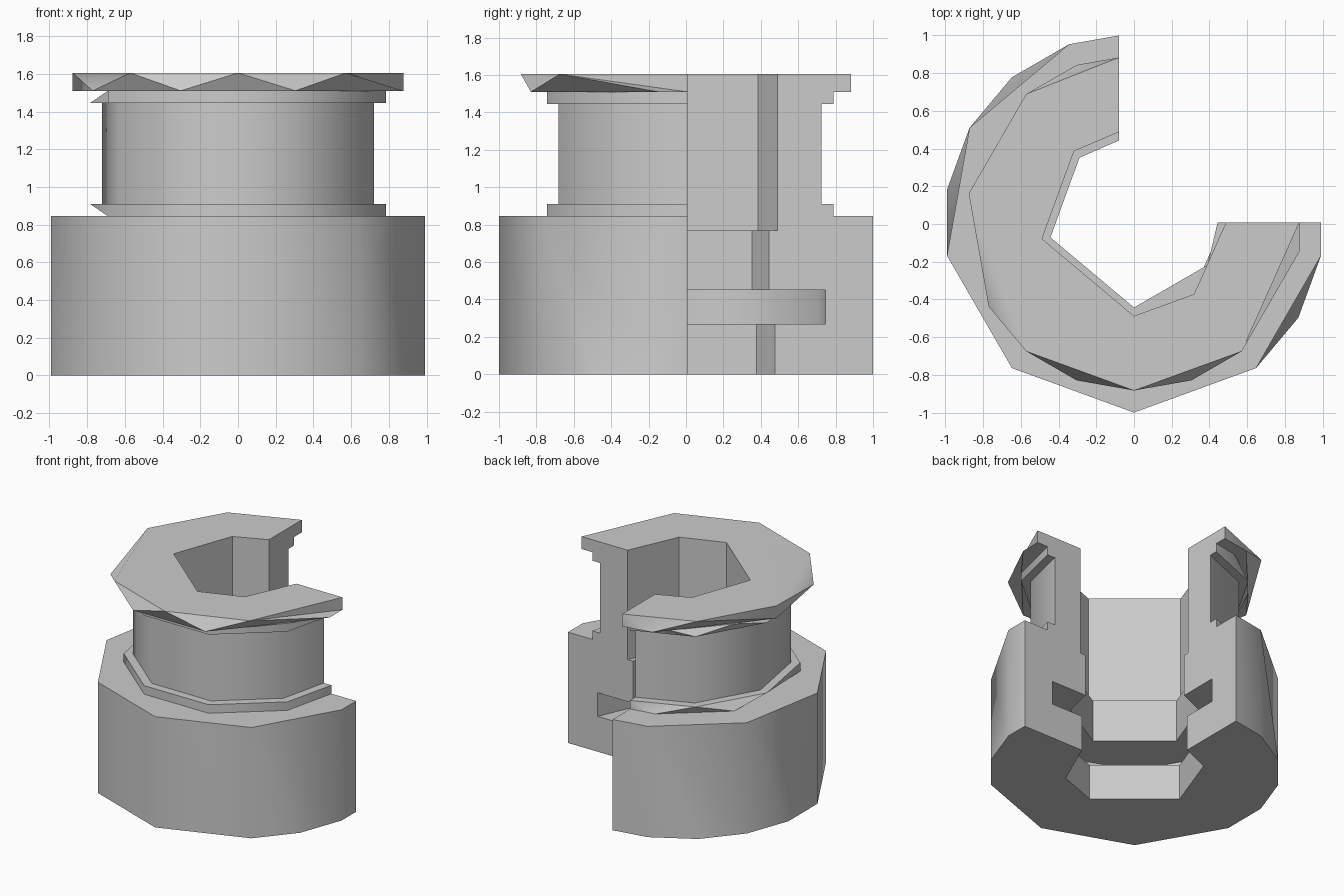
import bpy, bmesh
from math import radians, cos, sin, tan

if "Cube" in bpy.data.objects:
    bpy.data.objects.remove(bpy.data.objects["Cube"])

AXIS_Y = 0.007      # revolve axis
CUT_X = -0.08       # plane of the left cut face

# Profile rings, going up the outside and down the bore:
# radius, height, angles of the kept vertices on an 18-sided circle
BASE_LOW = (110, 130, 150, 170, 190, 230, 270, 310, 330, 350)
BASE_TOP = (110, 150, 190, 230, 270, 310, 350)
COLLAR_WIDE = (130, 170, 210, 250, 290, 330)
COLLAR_SLIM = (110, 150, 210, 250, 290, 330)
NECK = (130, 170, 210, 250, 290, 330)
BORE = (130, 190, 270, 310)
LOW_BORE = (130, 190, 270, 330)
GROOVE = (110, 150, 190, 230, 270, 310)
RINGS = [
    (1.007, 0.00, BASE_LOW), (1.007, 0.845, BASE_TOP),
    (0.797, 0.845, COLLAR_SLIM), (0.797, 0.91, COLLAR_WIDE),
    (0.732, 0.91, NECK), (0.732, 1.445, NECK),
    (0.797, 1.445, COLLAR_WIDE), (0.797, 1.51, COLLAR_SLIM),
    (0.89, 1.51, (110, 170, 210, 250, 290, 350)),
    (0.89, 1.605, (130, 170, 230, 270, 310)),
    (0.495, 1.605, BORE), (0.495, 0.77, BORE),
    (0.45, 0.77, LOW_BORE), (0.45, 0.45, LOW_BORE),
    (0.752, 0.45, GROOVE), (0.752, 0.27, GROOVE),
    (0.483, 0.27, BORE), (0.483, 0.00, BORE),
]


def make_ring(bm, r, z, angles):
    """Open arc from the left cut face round to the right cut face."""
    pts = [(95, CUT_X, r + CUT_X * tan(radians(10)))]
    pts += [(a, r * cos(radians(a)), r * sin(radians(a))) for a in angles]
    pts.append((360, r * cos(radians(10)), 0))
    return [(a, bm.verts.new((x, y + AXIS_Y, z))) for a, x, y in pts]


def bridge(bm, p, q):
    """Triangulate between two arcs, stepping by angle."""
    i = j = 0
    while i < len(p) - 1 or j < len(q) - 1:
        step_p = j == len(q) - 1 or (
            i < len(p) - 1 and p[i + 1][0] <= q[j + 1][0])
        if step_p:
            bm.faces.new((p[i][1], p[i + 1][1], q[j][1]))
            i += 1
        else:
            bm.faces.new((p[i][1], q[j + 1][1], q[j][1]))
            j += 1


bm = bmesh.new()
rings = [make_ring(bm, *r) for r in RINGS]
# Revolved skin
for k, ring in enumerate(rings):
    bridge(bm, ring, rings[(k + 1) % len(rings)])
# Two flat section faces
bm.faces.new([r[0][1] for r in rings])
bm.faces.new([r[-1][1] for r in reversed(rings)])
bmesh.ops.recalc_face_normals(bm, faces=bm.faces)
bmesh.ops.dissolve_limit(bm, angle_limit=radians(0.5),
                         verts=[], edges=bm.edges[:])
bmesh.ops.triangulate(bm, faces=[f for f in bm.faces if len(f.verts) > 4])

mesh = bpy.data.meshes.new("sectioned_bushing")
bm.to_mesh(mesh)
bm.free()
obj = bpy.data.objects.new("sectioned_bushing", mesh)
bpy.context.collection.objects.link(obj)
bpy.context.view_layer.objects.active = obj
obj.select_set(True)
bpy.ops.object.shade_smooth_by_angle(angle=radians(45))
